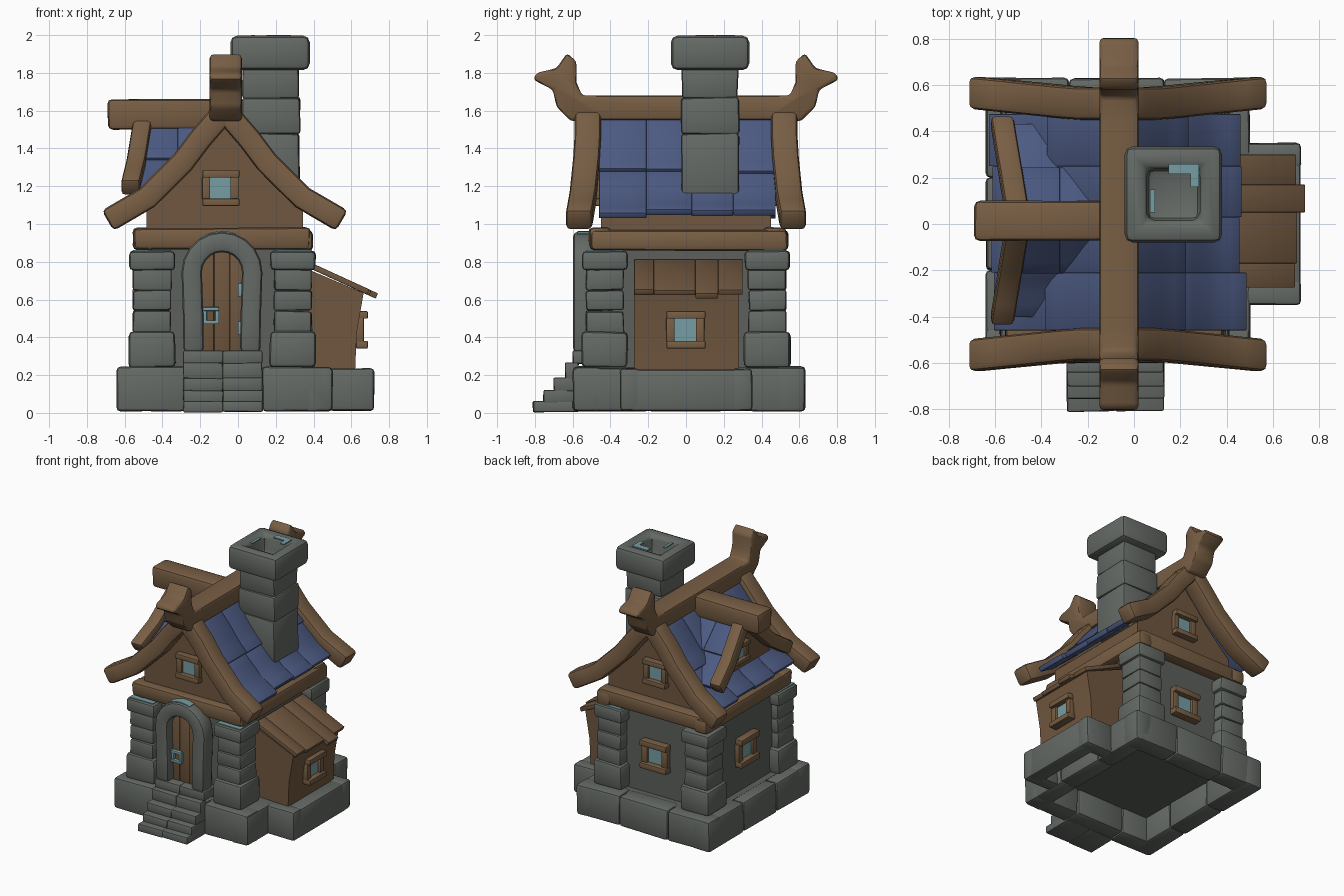
import bpy, bmesh, math, random
from mathutils import Vector, Matrix

if "Cube" in bpy.data.objects:
    bpy.data.objects.remove(bpy.data.objects["Cube"])

random.seed(4)
CX = -0.07  # ridge centre line


def material(name, r, g, b):
    m = bpy.data.materials.new(name)
    m.diffuse_color = [(c / 255 / 12.92) if c < 11 else ((c / 255 + 0.055) / 1.055) ** 2.4 for c in (r, g, b)] + [1]
    m.use_nodes = True
    m.node_tree.nodes["Principled BSDF"].inputs["Base Color"].default_value = m.diffuse_color
    return m


STONE = material("stone", 101, 106, 101)
WALL = material("wall_stone", 92, 96, 92)
BEAM = material("beam_wood", 120, 94, 68)
PANEL = material("panel_wood", 112, 87, 63)
ROOF = material("blue_tile", 76, 90, 130)
TEAL = material("teal", 118, 158, 163)


def finish(bm, name, mat, bevel=0.0):
    bmesh.ops.recalc_face_normals(bm, faces=bm.faces)
    if bevel:
        edges = [e for e in bm.edges if e.calc_face_angle(0) > math.radians(30)]
        bmesh.ops.bevel(bm, geom=edges, offset=bevel, segments=2, profile=0.5, affect='EDGES', clamp_overlap=True)
    me = bpy.data.meshes.new(name)
    bm.to_mesh(me)
    bm.free()
    me.materials.append(mat)
    ob = bpy.data.objects.new(name, me)
    bpy.context.collection.objects.link(ob)
    return ob


def block(name, mat, x, y, z, bevel=0.015, jitter=0.0, hole=None):
    """Box from (min, max) ranges, optionally uneven or with a shaft in the top."""
    bm = bmesh.new()
    bmesh.ops.create_cube(bm, size=1)
    for v in bm.verts:
        v.co = [r[0] if c < 0 else r[1] for c, r in zip(v.co, (x, y, z))]
        v.co += Vector([random.uniform(-jitter, jitter) for _ in range(3)])
    if hole:
        top = max(bm.faces, key=lambda f: f.calc_center_median().z)
        bmesh.ops.inset_region(bm, faces=[top], thickness=hole[0])
        inner = bmesh.ops.extrude_discrete_faces(bm, faces=[top])["faces"][0]
        bmesh.ops.translate(bm, verts=inner.verts, vec=(0, 0, -hole[1]))
    return finish(bm, name, mat, bevel)


def prism(name, mat, poly, axis, lo, hi, bevel=0.0):
    """Profile extruded along x (profile in y,z) or y (profile in x,z)."""
    bm = bmesh.new()
    at = (lambda p, t: (t, p[0], p[1])) if axis == 'x' else (lambda p, t: (p[0], t, p[1]))
    a = [bm.verts.new(at(p, lo)) for p in poly]
    b = [bm.verts.new(at(p, hi)) for p in poly]
    bm.faces.new(a)
    bm.faces.new(b[::-1])
    for i in range(len(poly)):
        j = (i + 1) % len(poly)
        bm.faces.new((a[i], b[i], b[j], a[j]))
    return finish(bm, name, mat, bevel)


def sweep(name, mat, pts, thick, axis, depth, bevel=0.015):
    """Rectangular bar that follows a path; depth is measured along axis."""
    bm = bmesh.new()
    pts = [Vector(p) for p in pts]
    ax = Vector((1, 0, 0)) if axis == 'x' else Vector((0, 1, 0))
    rings = []
    for i, p in enumerate(pts):
        t = pts[min(i + 1, len(pts) - 1)] - pts[max(i - 1, 0)]
        n = t.cross(ax).normalized() * thick / 2
        d = ax * depth / 2
        rings.append([bm.verts.new(p + o) for o in (n + d, n - d, -n - d, -n + d)])
    for a, b in zip(rings, rings[1:]):
        for k in range(4):
            bm.faces.new((a[k], a[(k + 1) % 4], b[(k + 1) % 4], b[k]))
    bm.faces.new(rings[0])
    bm.faces.new(rings[-1][::-1])
    return finish(bm, name, mat, bevel)


def window(name, loc, turn, s=1.0):
    """Framed window facing -y, turned about z and moved into place."""
    m = Matrix.Translation(loc) @ Matrix.Rotation(turn, 4, 'Z') @ Matrix.Scale(s, 4)
    parts = [block(name + "_pane", TEAL, (-.06, .06), (-.012, .01), (-.065, .065), 0)]
    for h in (-.075, .075):
        parts.append(block(name + "_rail", BEAM, (-.098, .098), (-.05, .01), (h - .019, h + .019), .005))
        parts.append(block(name + "_post", BEAM, (h - .025, h + .018), (-.03, .01), (-.06, .06), .005))
    for ob in parts:
        ob.data.transform(m)


def interp(curve, d):
    for (a, za), (b, zb) in zip(curve, curve[1:]):
        if d <= b or b == curve[-1][0]:
            return za + (zb - za) * (d - a) / (b - a)


# Foundation ring, side annex footing and floor
xs, ys = (-.64, -.28, .13, .5), (-.6, -.2, .2, .63)
for i in range(3):
    for y in ((-.6, -.45), (.48, .63)):
        block("foundation_block", STONE, xs[i:i + 2], y, (.01, .245), .02, .004)
    for x in ((-.64, -.49), (.36, .5)):
        block("foundation_block", STONE, x, ys[i:i + 2], (.01, .24), .02, .004)
for y in ((-.35, -.24), (.24, .35)):
    block("annex_footing", STONE, (.48, .72), y, (.01, .235), .02, .003)
block("annex_footing", STONE, (.6, .72), (-.3, .3), (.01, .23), .02)
block("floor", WALL, (-.55, .42), (-.52, .54), (.2, .24), 0)

# Steps, split in two halves
tops, fronts = (.01, .06, .12, .185, .265, .33), (-.81, -.755, -.70, -.64, -.6)
for i, f in enumerate(fronts):
    for x in ((-.29, -.08), (-.08, .13)):
        block("step", STONE, x, (f, -.57 if i < 4 else -.44), (tops[i] - .005, tops[i + 1]), .008, .003)

# Stone walls and corner pillars
block("stone_wall", WALL, (-.5, .33), (-.45, .45), (.22, .92), 0)
levels = (.42, .54, .65, .77)
for px in (-.455, .29):
    for py in (-.43, .43):
        def square(r):
            return (px - r, px + r), (py - r, py + r)
        block("pillar_base", STONE, *square(.123), (.24, .43), .025, .004)
        for a, b in zip(levels, levels[1:]):
            block("pillar_stone", STONE, *square(.1), (a, b), .015, .005)
        block("pillar_cap", STONE, *square(.12), (.755, .858), .022, .003)
        if px > 0 or py < 0:
            block("cap_moss", TEAL, *square(.1), (.854, .863), 0)

# Door arch, planks, handle and hinges
AX, AZ = -.085, .745


def arc(r, a0, a1, n):
    return [(AX + r * math.cos(math.radians(a0 + (a1 - a0) * i / n)), -.535,
             AZ + r * math.sin(math.radians(a0 + (a1 - a0) * i / n))) for i in range(n + 1)]


path = [(AX + .15, -.535, .32), (AX + .152, -.535, .5)] + arc(.16, 0, 180, 10) + \
       [(AX - .152, -.535, .5), (AX - .15, -.535, .32)]
sweep("door_arch", STONE, path, .108, 'y', .125, .025)
sweep("arch_moss", TEAL, arc(.214, 70, 120, 4), .008, 'y', .08, 0)
for i in range(3):
    x = -.21 + i * .083
    block("door_plank", PANEL, (x, x + .083), (-.53, -.44), (.32, .87), .005)
for a in (-.175, -.11):
    block("handle_side", TEAL, (a - .01, a + .01), (-.55, -.525), (.475, .555), .003)
for z in (.48, .55):
    block("handle_bar", TEAL, (-.185, -.1), (-.555, -.525), (z - .01, z + .01), .003)
for z in (.45, .65):
    block("door_hinge", TEAL, (.0, .03), (-.54, -.525), (z - .035, z + .035), .002)

# Wall-top beams
for y in (-.455, .47):
    block("cross_beam", BEAM, (-.555, .385), (y - .06, y + .06), (.865, .98), .025, .006)
for x in (-.5, .335):
    block("side_beam", BEAM, (x - .058, x + .058), (-.51, .54), (.86, .965), .025, .006)

# Attic, bargeboards and curved tiled roof
CURVE = [(0, 1.6), (.13, 1.45), (.22, 1.33), (.41, 1.14), (.65, 1.0)]
right = [(CX + .415, .93), (CX + .415, 1.08), (CX + .22, 1.27), (CX + .13, 1.38), (CX, 1.52)]
left = [(2 * CX - x, z) for x, z in right[3::-1]]
prism("attic", PANEL, right + left, 'y', -.45, .45)
for s in (-1, 1):
    for e in (-1, 1):
        pts = [(CX + s * d, e * (.52 + .045 * max(0, d - .15) / .45), interp(CURVE, d))
               for d in (0, .07, .13, .22, .31, .41, .52, .62)]
        sweep("bargeboard", BEAM, pts, .125, 'y', .14, .025)
    cuts = (-.46, -.21, .03, .25, .475)
    for y0, y1 in zip(cuts, cuts[1:]):
        for a, b, lift in ((.26, .53, -.015), (.03, .29, .012)):
            b += random.uniform(-.012, .02)
            pts = [(CX + s * (a + (b - a) * i / 5), (y0 + y1) / 2,
                    interp(CURVE, a + (b - a) * i / 5) + lift) for i in range(6)]
            sweep("roof_tile", ROOF, pts, .035, 'y', y1 - y0, .004)

# Ridge beam with carved upturned ends
half = [(.44, 1.68), (.55, 1.68), (.58, 1.75), (.58, 1.86), (.63, 1.905), (.685, 1.825), (.79, 1.8),
        (.81, 1.765), (.705, 1.71), (.685, 1.62), (.61, 1.545), (.44, 1.55)]
prism("ridge_beam", BEAM, half + [(-y, z) for y, z in half[::-1]], 'x', -.15, .02, .018)

# Left dormer
DY = .015
DORMER = [(0, 1.55), (.12, 1.43), (.25, 1.3), (.43, 1.18)]
block("dormer_ridge", BEAM, (-.69, -.1), (DY - .085, DY + .085), (1.5, 1.66), .025, .004)
prism("dormer_gable", PANEL, [(DY - .38, 1.08), (DY + .38, 1.08), (DY + .38, 1.16), (DY, 1.5), (DY - .38, 1.16)],
      'x', -.47, -.42)
for s in (-1, 1):
    pts = [(-.5 - .07 * d / .43, DY + s * d, interp(DORMER, d) + .01) for d in (0, .06, .12, .19, .25, .34, .43)]
    sweep("dormer_bargeboard", BEAM, pts, .1, 'x', .1, .02)
    for a, b, lift in ((.19, .41, -.015), (.02, .22, .01)):
        for x0, x1 in ((-.52, -.32), (-.32, -.12)):
            pts = [(( x0 + x1) / 2, DY + s * (a + (b - a) * i / 4), interp(DORMER, a + (b - a) * i / 4) + lift)
                   for i in range(5)]
            sweep("dormer_tile", ROOF, pts, .03, 'x', x1 - x0, .004)

# Chimney
for z0, z1, g in ((1.14, 1.48, 0), (1.475, 1.67, .004), (1.665, 1.84, -.004)):
    block("chimney_stone", STONE, (.02 - g, .325 + g), (-.025 - g, .28 + g), (z0, z1), .018, .005)
block("chimney_cap", STONE, (-.04, .38), (-.08, .335), (1.815, 1.997), .035, 0, (.135, .15))
block("chimney_moss", TEAL, (.15, .28), (.215, .26), (1.992, 2.0), 0)
block("chimney_moss", TEAL, (.245, .28), (.16, .22), (1.992, 2.0), 0)
block("chimney_moss", TEAL, (.07, .09), (.05, .15), (1.992, 2.0), 0)

# Wooden side annex with a plank lean-to roof
prism("annex_wall", PANEL, [(.3, .22), (.62, .22), (.628, .42), (.665, .635), (.3, .79)], 'y', -.275, .28)
for y0, y1, x in ((-.275, -.17, .69), (-.17, .05, .70), (.05, .17, .735), (.17, .3, .695)):
    z = .795 - (x - .36) * .47
    sweep("annex_roof_plank", PANEL, [(.34, (y0 + y1) / 2, .80), (x, (y0 + y1) / 2, z)], .03, 'y', y1 - y0, .004)

# Windows
window("front_gable_window", (-.09, -.45, 1.19), 0)
window("back_gable_window", (CX, .45, 1.19), math.pi)
window("back_window", (CX, .45, .55), math.pi, 1.15)
window("left_window", (-.5, 0, .55), -math.pi / 2, 1.15)
window("dormer_window", (-.47, DY, 1.29), -math.pi / 2, .8)
window("annex_window", (.635, 0, .44), math.pi / 2, 1.05)

# Smooth shading on rounded edges
bpy.ops.object.select_all(action='SELECT')
bpy.context.view_layer.objects.active = bpy.context.selected_objects[0]
bpy.ops.object.shade_smooth_by_angle(angle=math.radians(38))
